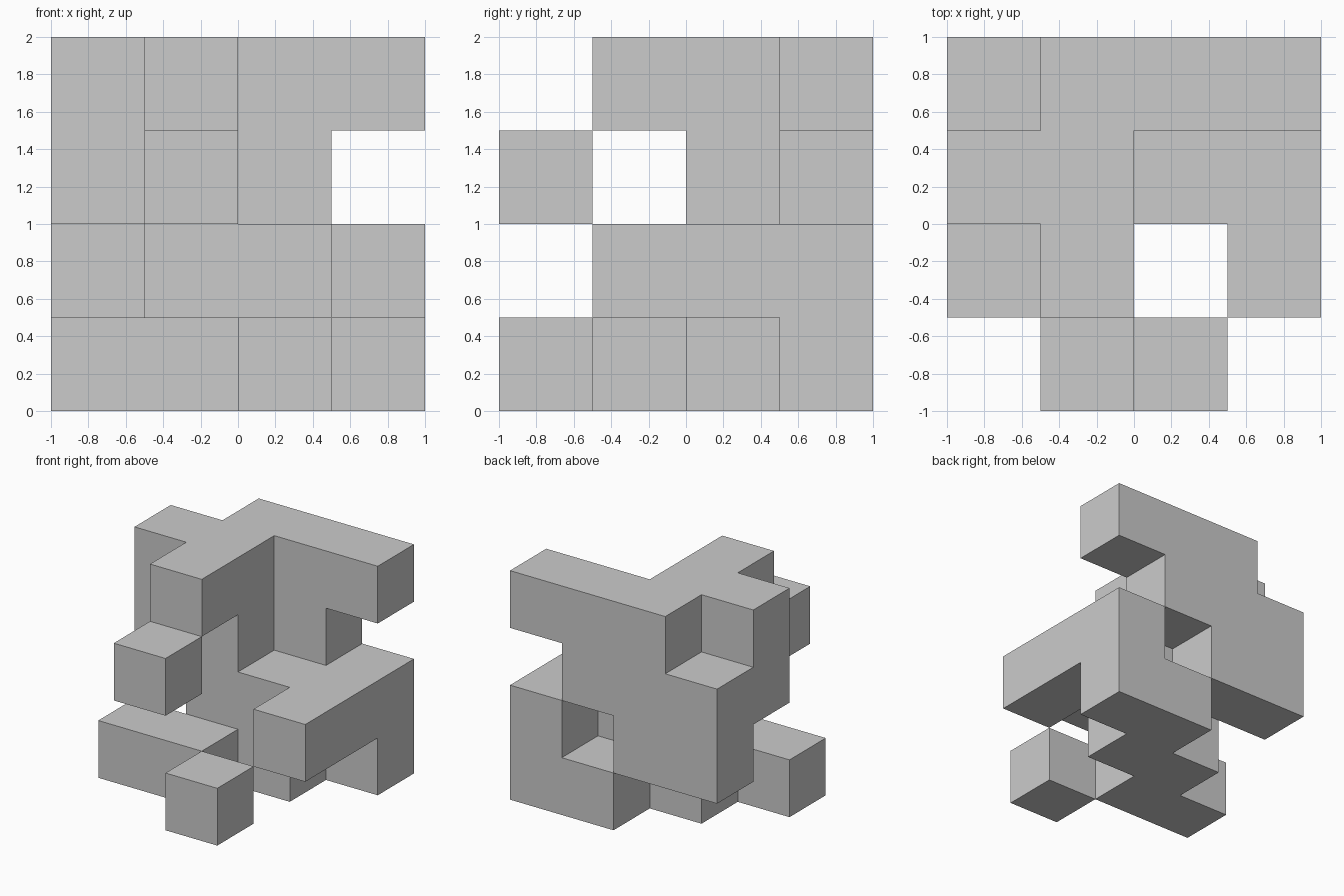
import bpy, bmesh
from mathutils import Vector

if "Cube" in bpy.data.objects:
    bpy.data.objects.remove(bpy.data.objects["Cube"])

CELL = 0.5

# Plan of each layer, bottom to top; rows run back to front, columns left to right
LAYERS = [
    ["..##", ".##.", "##..", "..#."],
    ["##.#", ".###", "...#", "...."],
    ["###.", "##..", "....", ".#.."],
    [".###", "##..", ".#..", "...."],
]

filled = {(x, 3 - r, z)
          for z, layer in enumerate(LAYERS)
          for r, row in enumerate(layer)
          for x, mark in enumerate(row) if mark == "#"}


def add_side(bm, cell, axis, sign):
    """Add one outward-facing square on a cell."""
    n, u = Vector((0, 0, 0)), Vector((0, 0, 0))
    n[axis] = sign
    u[(axis + 1) % 3] = 1
    v = n.cross(u)
    centre = Vector(cell) + Vector((0.5, 0.5, 0.5)) + n / 2
    corners = [centre + (u * a + v * b) / 2
               for a, b in ((-1, -1), (1, -1), (1, 1), (-1, 1))]
    bm.faces.new([bm.verts.new((c - Vector((2, 2, 0))) * CELL) for c in corners])


# Outer skin: a square wherever a filled cell meets an empty one
bm = bmesh.new()
for cell in sorted(filled):
    for axis in range(3):
        for sign in (-1, 1):
            neighbour = list(cell)
            neighbour[axis] += sign
            if tuple(neighbour) not in filled:
                add_side(bm, cell, axis, sign)

# Weld the squares and merge flat areas
bmesh.ops.remove_doubles(bm, verts=bm.verts, dist=0.001)
bmesh.ops.dissolve_limit(bm, angle_limit=0.02, verts=bm.verts, edges=bm.edges)

mesh = bpy.data.meshes.new("block_sculpture")
bm.to_mesh(mesh)
bm.free()
bpy.context.collection.objects.link(bpy.data.objects.new("block_sculpture", mesh))
